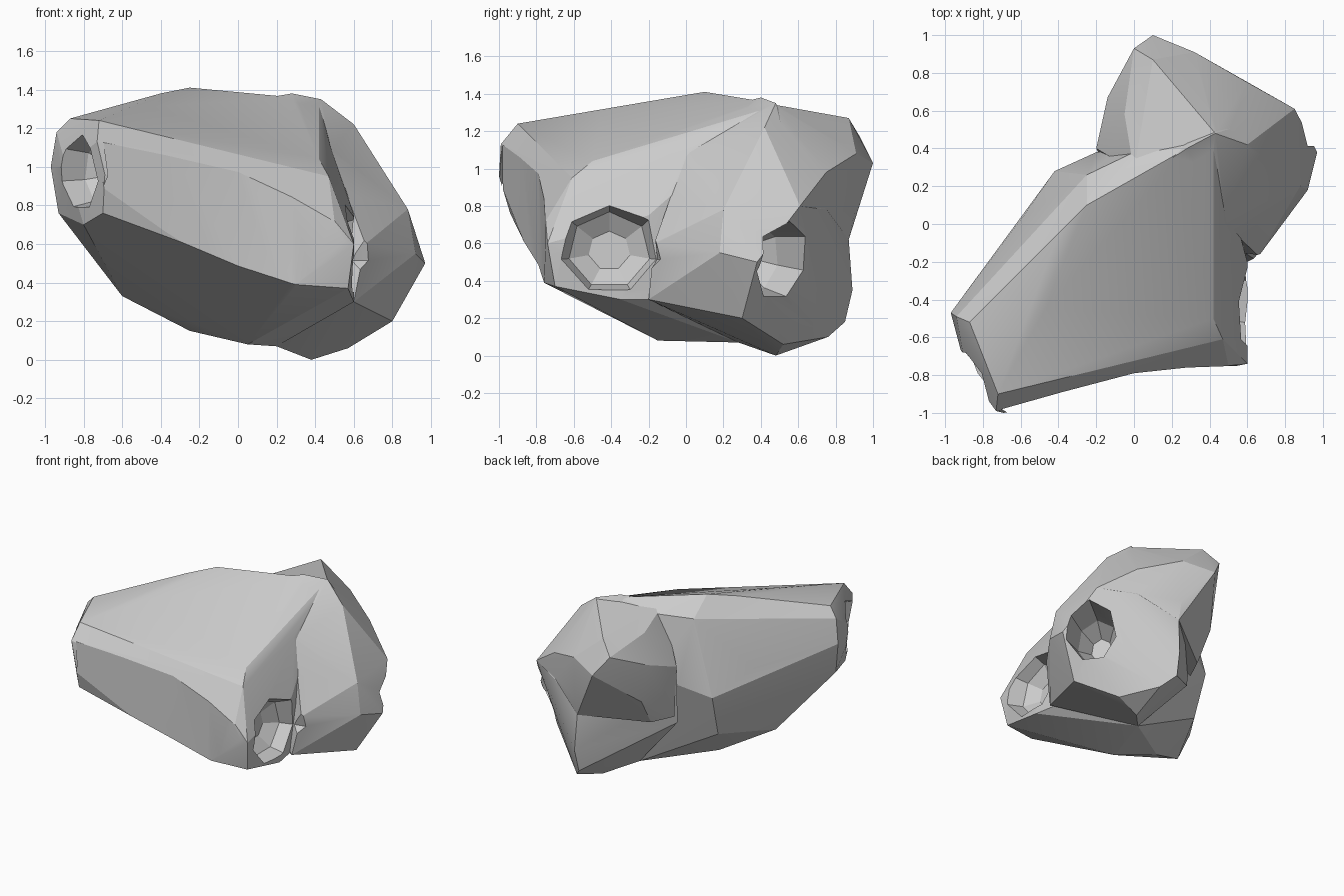
import bpy, bmesh
from mathutils import Vector

if "Cube" in bpy.data.objects:
    bpy.data.objects.remove(bpy.data.objects["Cube"])


def hull(name, pts):
    """Faceted solid wrapped around a few corner points."""
    bm = bmesh.new()
    for p in pts:
        bm.verts.new(p)
    bmesh.ops.convex_hull(bm, input=bm.verts)
    loose = [v for v in bm.verts if not v.link_faces]
    bmesh.ops.delete(bm, geom=loose, context='VERTS')
    bmesh.ops.recalc_face_normals(bm, faces=bm.faces)
    me = bpy.data.meshes.new(name)
    bm.to_mesh(me)
    bm.free()
    ob = bpy.data.objects.new(name, me)
    bpy.context.collection.objects.link(ob)
    return ob


def pocket(name, centre, outward, radii, sides=7):
    """Faceted bowl cutter: wide mouth, narrowing inward."""
    d = Vector(outward).normalized()
    w = Vector((0, 0, 1)).cross(d).normalized()
    up = d.cross(w)
    depth, rw, rh = radii
    bm = bmesh.new()
    bmesh.ops.create_circle(bm, segments=sides, radius=1)
    ring = [v.co.copy() for v in bm.verts]
    bm.free()
    pts = []
    for t, s in ((0.8, 1.1), (0, 1), (-0.65, 0.82), (-1, 0.42)):
        pts += [Vector(centre) + d * depth * t + w * rw * s * c.x + up * rh * s * c.y
                for c in ring]
    ob = hull(name, pts)
    ob.hide_render = True
    return ob


def combine(target, other, op):
    m = target.modifiers.new(op, 'BOOLEAN')
    m.operation, m.object, m.solver = op, other, 'EXACT'
    bpy.context.view_layer.objects.active = target
    bpy.ops.object.modifier_apply(modifier=m.name)
    bpy.data.objects.remove(other, do_unlink=True)


# long tapering front mass, running back to the ridge
rock = hull("rock", [
    (-.87, -.52, 1.25), (-.94, -.49, 1.18), (-.97, -.47, 1.0), (-.93, -.5, .76),
    (-.72, -.9, 1.24), (-.73, -.99, 1.13), (-.69, -1.0, .96), (-.7, -.94, .76),
    (-.8, -.8, .7), (-.89, -.77, 1.0),
    (-.47, -.45, 1.31), (-.4, -.05, 1.38), (-.25, .1, 1.41), (.07, .22, 1.35),
    (.28, .4, 1.36), (.42, .46, 1.33),
    (.0, -.58, 1.04), (.42, -.5, 1.04), (.47, -.61, .95), (.48, 0, 1.1),
    (.5, -.75, .72), (.6, -.74, .6), (.3, -.76, .39), (.57, -.7, .37),
    (.6, -.35, .3), (.6, -.2, .75),
    (-.6, -.24, .33), (-.25, -.05, .15), (.05, -.15, .08), (.2, .28, .07),
    (-.6, .02, .9), (-.42, .28, .72), (-.4, .18, .4), (-.2, .38, .8),
    (-.25, .26, 1.28), (0, .38, 1.3), (.5, .2, .3)])

# shallow hollow along the front wall
front = [(-.7, -.98), (-.38, -.89), (0, -.79), (.28, -.76), (.56, -.75), (.5, -1.1), (-.5, -1.1)]
dent = hull("front_cutter", [(x, y, z) for x, y in front for z in (.1, 1.2)])
dent.hide_render = True
combine(rock, dent, 'DIFFERENCE')

# broad rear mass
rear = hull("rear_lump", [
    (.97, .38, .5), (.85, .61, .8), (.88, .2, .78), (.92, .18, .55), (.8, .3, .2),
    (.66, -.17, .6), (.6, -.2, .3), (.48, 0, 1.08), (.6, .42, 1.22),
    (.43, .48, 1.35), (.28, .4, 1.38), (.05, .25, 1.34),
    (.38, .48, 0), (.57, .52, .06), (.2, .28, .07), (.4, .76, .1),
    (.32, .85, .18), (.33, .89, .35), (.32, .87, .62), (.6, .75, .78),
    (-.18, .36, .5), (-.2, .4, .9)])

# overhanging knob at the back
knob = hull("back_knob", [
    (.1, 1.0, 1.03), (.0, .93, 1.17), (.1, .87, 1.27), (.32, .91, 1.08),
    (-.14, .67, 1.05), (-.05, .58, 1.24), (.43, .48, 1.34), (.0, .28, 1.33),
    (-.2, .4, .95), (-.18, .4, .56), (-.1, .57, .56), (-.11, .7, .77), (.05, .68, .6),
    (.32, .87, .62), (.32, .9, .76), (.85, .61, .8), (.6, .75, .98), (.6, .42, 1.22)])

combine(rock, rear, 'UNION')
combine(rock, knob, 'UNION')

# hollows in the right side, rear right and front end
combine(rock, pocket("side_cutter", (.61, -.41, .57), (1, .0, .05), (.19, .27, .25)), 'DIFFERENCE')
combine(rock, pocket("rear_cutter", (.83, .52, .5), (.78, .6, -.1), (.36, .18, .22)), 'DIFFERENCE')
combine(rock, pocket("nose_cutter", (-.82, -.8, .97), (-.8, -.6, .0), (.22, .18, .2)), 'DIFFERENCE')

# facets stay crisp, shallow bends blend
bpy.ops.object.select_all(action='DESELECT')
rock.select_set(True)
bpy.context.view_layer.objects.active = rock
bpy.ops.object.shade_smooth_by_angle(angle=0.3)
